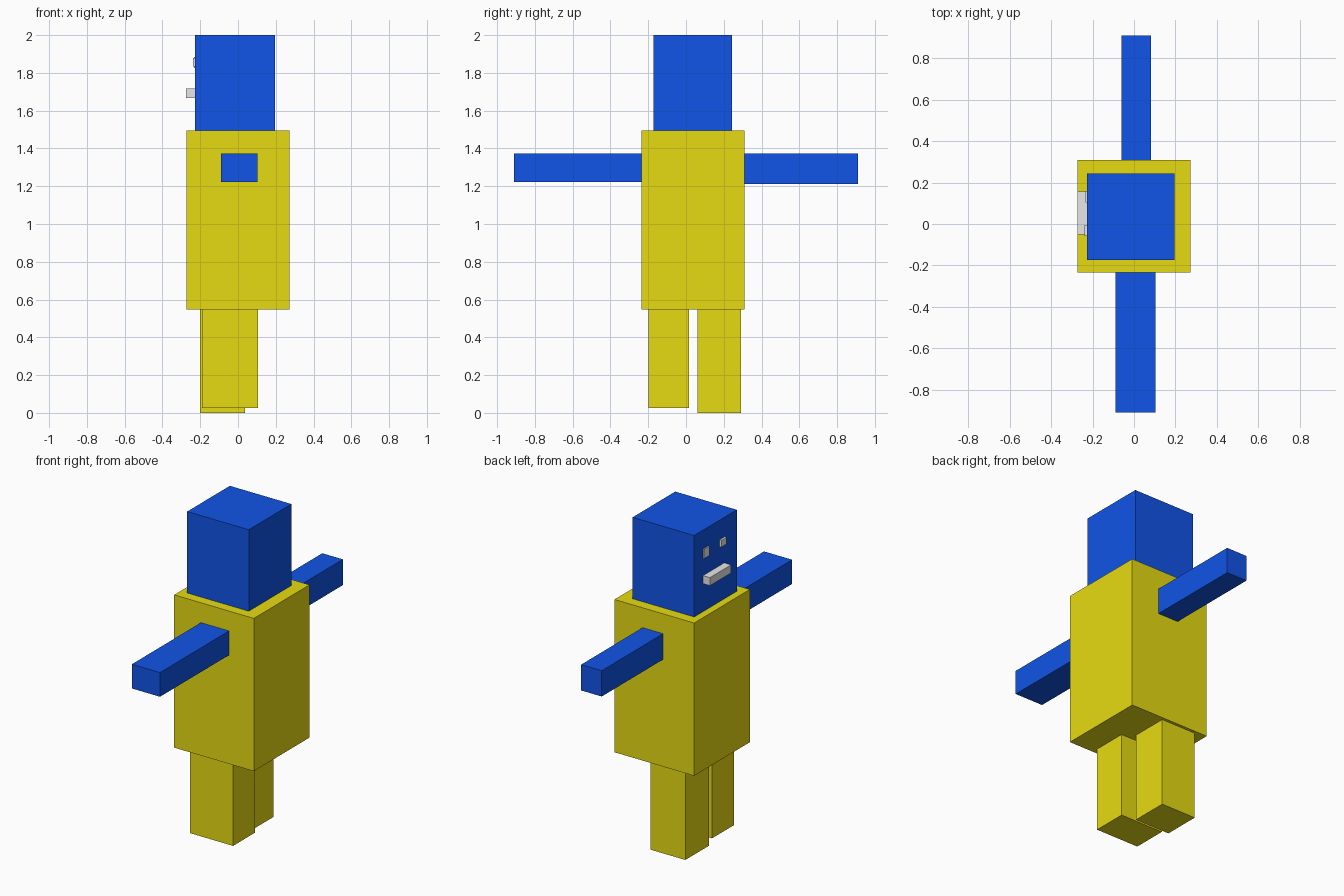
import bpy

if "Cube" in bpy.data.objects:
    bpy.data.objects.remove(bpy.data.objects["Cube"])


def make_material(name, rgb):
    mat = bpy.data.materials.new(name)
    mat.diffuse_color = (*rgb, 1.0)
    mat.use_nodes = True
    mat.node_tree.nodes["Principled BSDF"].inputs["Base Color"].default_value = mat.diffuse_color
    return mat


yellow = make_material("yellow", (0.8, 0.71, 0.006))
blue = make_material("blue", (0.0055, 0.089, 0.8))
grey = make_material("light grey", (0.8, 0.8, 0.8))


def box(name, mat, x, y, z):
    """Axis-aligned box given by its (min, max) range on each axis."""
    bpy.ops.mesh.primitive_cube_add(size=1)
    ob = bpy.context.object
    ob.name = name
    ob.location = [(a + b) / 2 for a, b in (x, y, z)]
    ob.scale = [b - a for a, b in (x, y, z)]
    bpy.ops.object.transform_apply(location=True, rotation=False, scale=True)
    ob.data.materials.append(mat)
    return ob


# Body and head
box("torso", yellow, (-0.273, 0.273), (-0.235, 0.31), (0.548, 1.495))
box("head", blue, (-0.227, 0.195), (-0.173, 0.244), (1.495, 2.0))

# Arms, slightly unequal, reaching out sideways
box("right_arm", blue, (-0.09, 0.103), (-0.911, -0.235), (1.222, 1.372))
box("left_arm", blue, (-0.06, 0.081), (0.31, 0.911), (1.212, 1.372))

# Legs, slightly unequal
box("right_leg", yellow, (-0.19, 0.105), (-0.198, 0.017), (0.026, 0.548))
box("left_leg", yellow, (-0.2, 0.038), (0.062, 0.292), (0.0, 0.548))

# Face on the -x side
box("mouth", grey, (-0.274, -0.227), (-0.051, 0.157), (1.668, 1.718))
box("left_eye", grey, (-0.234, -0.227), (0.105, 0.16), (1.825, 1.883))
box("right_eye", grey, (-0.239, -0.227), (-0.057, -0.005), (1.835, 1.878))
